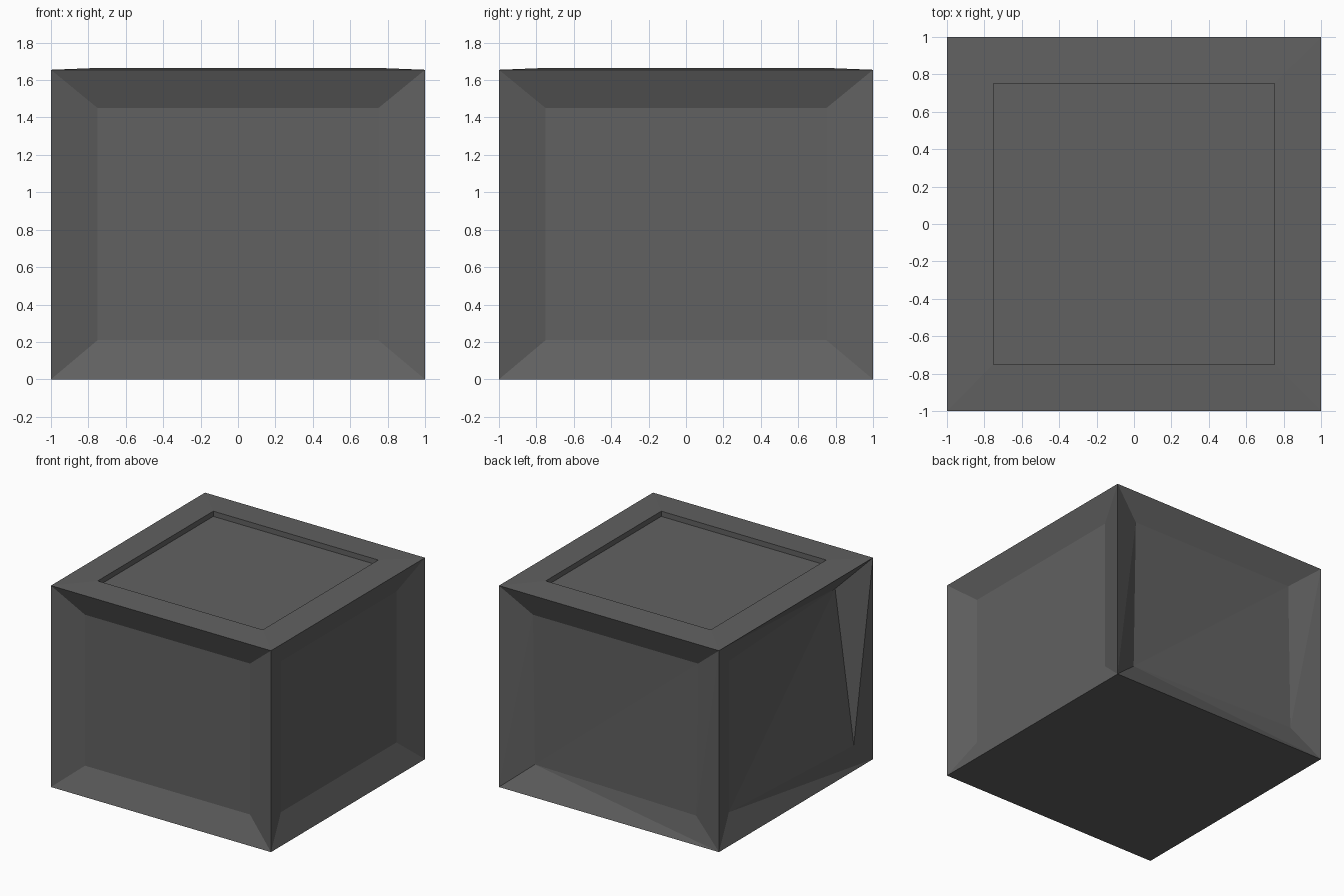
import bpy, bmesh
from mathutils import Matrix, Vector
import math

if "Cube" in bpy.data.objects:
    bpy.data.objects.remove(bpy.data.objects["Cube"])

H, RIM, FLOOR = 1.655, 1.665, 1.622   # corner height, inner rim height, recessed top
IN, Z0, Z1 = 0.75, 0.21, 1.45         # inset panel extents
D = 0.085                             # usual panel depth

mat = bpy.data.materials.new("dark grey")
mat.diffuse_color = (0.12, 0.12, 0.12, 1)
mat.use_nodes = True
mat.node_tree.nodes["Principled BSDF"].inputs["Base Color"].default_value = mat.diffuse_color

bm = bmesh.new()


def add(*pts):
    bm.faces.new([bm.verts.new(p) for p in pts])


def side(turn, depths):
    """Sunken panel with sloped borders; depths run bl, br, tr, tl."""
    rot = Matrix.Rotation(turn * math.pi / 2, 3, 'Z')
    outer = [(-1, 0), (1, 0), (1, H), (-1, H)]
    inner = [(-IN, Z0), (IN, Z0), (IN, Z1), (-IN, Z1)]
    o = [rot @ Vector((u, -1, z)) for u, z in outer]
    n = [rot @ Vector((u, -1 + d, z)) for (u, z), d in zip(inner, depths)]
    for i in range(4):
        j = (i + 1) % 4
        add(o[i], o[j], n[i])
        add(o[j], n[j], n[i])
    add(n[0], n[1], n[2])
    add(n[0], n[2], n[3])


# four sides: front, right, back (slightly twisted), left (warped corner)
side(0, (D, D, D, D))
side(1, (D, D, D, D))
side(2, (0.11, 0.06, D, D))
side(3, (D, 0.0, 0.17, D))


# top rim, recess walls, recessed floor and underside
def ring(r, z):
    return [Vector((x * r, y * r, z)) for x, y in ((-1, -1), (1, -1), (1, 1), (-1, 1))]


edge, lip, floor = ring(1, H), ring(IN, RIM), ring(IN, FLOOR)
for a, b in ((edge, lip), (lip, floor)):
    for i in range(4):
        j = (i + 1) % 4
        add(a[i], a[j], b[j], b[i])
add(*floor)
add(*reversed(ring(1, 0)))

bmesh.ops.remove_doubles(bm, verts=bm.verts, dist=1e-5)
me = bpy.data.meshes.new("panelled_crate")
bm.to_mesh(me)
bm.free()
me.materials.append(mat)
bpy.context.collection.objects.link(bpy.data.objects.new("panelled_crate", me))
